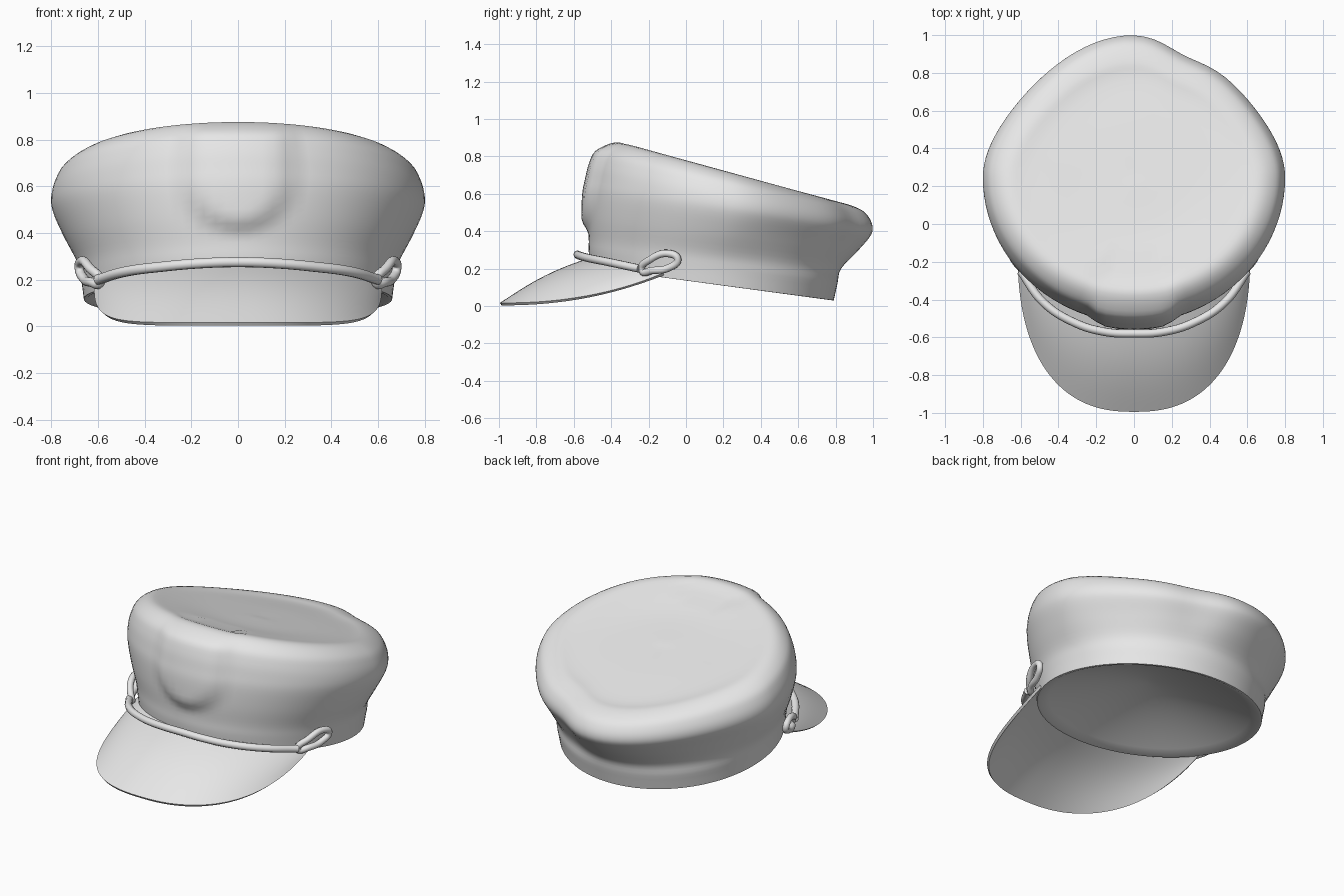
import bpy, bmesh, math
from mathutils import Vector

if "Cube" in bpy.data.objects:
    bpy.data.objects.remove(bpy.data.objects["Cube"])

gray = bpy.data.materials.new("plain_gray")
gray.use_nodes = True
gray.diffuse_color = (0.8, 0.8, 0.8, 1)
gray.node_tree.nodes["Principled BSDF"].inputs["Base Color"].default_value = (0.8, 0.8, 0.8, 1)


def smooth(t):
    t = max(0.0, min(1.0, t))
    return t * t * (3 - 2 * t)


def finish(obj):
    obj.data.materials.append(gray)
    bpy.ops.object.select_all(action='DESELECT')
    bpy.context.view_layer.objects.active = obj
    obj.select_set(True)


def loft(name, rows, closed):
    """Skin a list of equal-length point rows; closed rings also get end faces."""
    bm = bmesh.new()
    grid = [[bm.verts.new(p) for p in row] for row in rows]
    n = len(rows[0])
    for low, high in zip(grid, grid[1:]):
        for i in range(n if closed else n - 1):
            j = (i + 1) % n
            bm.faces.new((low[i], low[j], high[j], high[i]))
    if closed:
        bm.faces.new(grid[-1])
        bm.faces.new(grid[0][::-1])
    bmesh.ops.remove_doubles(bm, verts=bm.verts, dist=0.0003)
    mesh = bpy.data.meshes.new(name)
    bm.to_mesh(mesh)
    bm.free()
    obj = bpy.data.objects.new(name, mesh)
    bpy.context.collection.objects.link(obj)
    finish(obj)
    return obj


def tube(name, points, radius, cyclic=False):
    curve = bpy.data.curves.new(name, 'CURVE')
    curve.dimensions = '3D'
    curve.bevel_depth = radius
    curve.bevel_resolution = 3
    curve.resolution_u = 8
    curve.use_fill_caps = True
    spline = curve.splines.new('BEZIER')
    spline.bezier_points.add(len(points) - 1)
    for knot, p in zip(spline.bezier_points, points):
        knot.co = p
        knot.handle_left_type = knot.handle_right_type = 'AUTO'
    spline.use_cyclic_u = cyclic
    obj = bpy.data.objects.new(name, curve)
    bpy.context.collection.objects.link(obj)
    finish(obj)
    bpy.ops.object.convert(target='MESH')
    bpy.ops.object.shade_smooth_by_angle(angle=math.radians(45))


# Cap body: tilted oval rings (half width, front y, back y, front z, back z)
profile = [
    (.66, -.51, .79, .205, .03),
    (.672, -.52, .81, .29, .12),
    (.69, -.52, .83, .36, .20),
    (.745, -.525, .925, .47, .30),
    (.79, -.52, .985, .60, .37),
    (.80, -.505, 1.0, .68, .415),
    (.785, -.485, .985, .76, .465),
    (.75, -.45, .945, .83, .51),
    (.67, -.37, .86, .875, .545),
    (.55, -.27, .76, .85, .56),
    (.30, -.04, .51, .77, .63),
    (.02, .22, .25, .705, .695),
]


def spline_rings(keys, steps):
    """Catmull-Rom blend through the key rings."""
    out = []
    for i in range(len(keys) - 1):
        quad = [keys[max(0, min(len(keys) - 1, i + k))] for k in (-1, 0, 1, 2)]
        for s in range(steps):
            t = s / steps
            out.append([b + t / 2 * (c - a + t * (2 * a - 5 * b + 4 * c - d
                        + t * (3 * (b - c) + d - a))) for a, b, c, d in zip(*quad)])
    return out + [keys[-1]]


def cap_ring(half, front, back, zf, zb, crown, count=96):
    ring = []
    for i in range(count):
        a = math.tau * i / count
        # Soft dent in the back left of the crown
        r = 1 - .05 * math.exp(-((a - 1.22) / .2) ** 2) * crown
        x = half * math.cos(a) * r
        # The crown narrows towards the back
        s = math.sin(a)
        if s > 0:
            s -= .3 * crown * s * math.cos(a) ** 2
        t = .5 + .5 * s * r
        y = front + (back - front) * t
        z = zf + (zb - zf) * t
        # Raised rounded panel at the front of the crown
        if y < -.2:
            d = math.hypot(x, min(0, z - .64))
            y -= .035 * smooth((.26 - d) / .09) * smooth((.9 - z) / .08)
        ring.append((x, y, z))
    return ring


# Shallow domed lining inside the opening, running out to the rim
lining = []
for k in range(13):
    s = max(.02, k / 12)
    rise = .117 + .19 * (1 - s ** 1.6)
    lining.append((.645 * s, .14 - .635 * s, .14 + .635 * s,
                   rise + .086 * s, rise - .086 * s))

rings = [cap_ring(*r, 0) for r in lining]
rings += [cap_ring(*r, smooth((r[4] - .12) / .25)) for r in spline_rings(profile, 4)]
loft("cap_body", rings, True)
bpy.ops.object.shade_smooth_by_angle(angle=math.radians(45))

# Visor: sheet from the band to a blunt rounded rim, slightly domed
visor_rows = []
for row in range(13):
    t = row / 12
    points = []
    for i in range(65):
        a = math.pi * (i / 64 - .5)
        s, c = math.sin(a), max(0, math.cos(a))
        xi = .6 * s
        yi = .14 - .65 * math.sqrt(1 - (xi / .66) ** 2)
        inner = Vector((xi, yi, .17 + .08 * (-.12 - yi) / .385))
        yo = -.12 - .87 * c ** .82
        outer = Vector((math.copysign(.61 * abs(s) ** .82, s), yo,
                        .01 + .16 * max(0, (yo + .99) / .87) ** 2.2))
        p = inner.lerp(outer, t)
        p.z += .025 * math.sin(math.pi * t) * c
        points.append(p)
    visor_rows.append(points)
visor = loft("visor", visor_rows, False)
shell = visor.modifiers.new("shell", 'SOLIDIFY')
shell.thickness = .016
shell.offset = 0
bpy.ops.object.modifier_apply(modifier="shell")
bpy.ops.object.shade_smooth_by_angle(angle=math.radians(45))

# Cord across the front, with a closed loop at each end
half_cord = [(.16, -.57, .27), (.32, -.52, .256), (.48, -.415, .235), (.6, -.25, .2)]
cord = [(-x, y, z) for x, y, z in reversed(half_cord)] + [(0, -.58, .275)] + half_cord
tube("front_cord", cord, .022)

loop = [(.59, -.235, .19), (.635, -.19, .25), (.67, -.09, .28),
        (.68, -.045, .25), (.66, -.09, .205), (.63, -.18, .19)]
for side, name in ((1, "left_cord_loop"), (-1, "right_cord_loop")):
    tube(name, [(side * x, y, z) for x, y, z in loop], .02, True)
